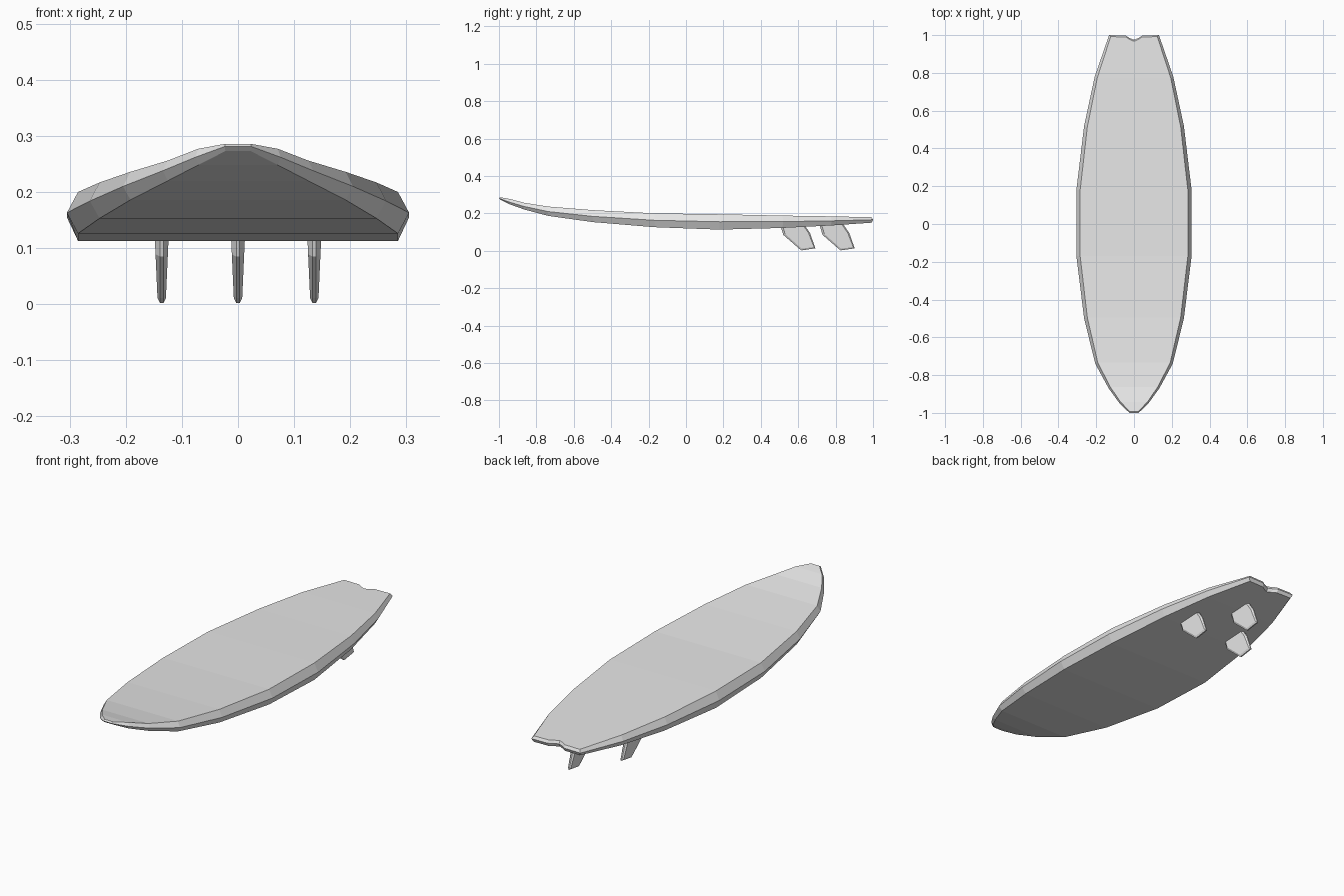
import bpy
import bmesh

cube = bpy.data.objects.get("Cube")
if cube:
    bpy.data.objects.remove(cube, do_unlink=True)

grey = bpy.data.materials.new("pale grey")
grey.use_nodes = True
colour = (0.8, 0.8, 0.8, 1)
grey.diffuse_color = colour
grey.node_tree.nodes["Principled BSDF"].inputs["Base Color"].default_value = colour


def finish(name, bm):
    """Turn a bmesh into a flat shaded object."""
    bmesh.ops.recalc_face_normals(bm, faces=bm.faces)
    mesh = bpy.data.meshes.new(name)
    bm.to_mesh(mesh)
    bm.free()
    mesh.materials.append(grey)
    obj = bpy.data.objects.new(name, mesh)
    bpy.context.collection.objects.link(obj)
    return obj


def bridge(bm, a, b):
    """Join two closed loops with quads."""
    n = len(a)
    for i in range(n):
        j = (i + 1) % n
        bm.faces.new((a[i], a[j], b[j], b[i]))


# Board stations from nose to tail: y, half width, bottom z, rail z, deck z
stations = [
    (-1.00, 0.024, 0.273, 0.281, 0.286),
    (-0.95, 0.076, 0.248, 0.262, 0.277),
    (-0.87, 0.134, 0.220, 0.238, 0.256),
    (-0.74, 0.205, 0.186, 0.210, 0.236),
    (-0.50, 0.264, 0.153, 0.184, 0.217),
    (-0.17, 0.305, 0.126, 0.163, 0.200),
    (0.18, 0.305, 0.113, 0.155, 0.195),
    (0.52, 0.264, 0.122, 0.156, 0.188),
    (0.78, 0.208, 0.135, 0.160, 0.184),
    (1.00, 0.132, 0.150, 0.166, 0.179),
    (0.998, 0.045, 0.150, 0.166, 0.179),
    (0.985, 0.024, 0.150, 0.166, 0.179),
]
notch = (0.975, 0.0, 0.150, 0.166, 0.179)
outline = stations + [notch] + [(y, -w, *z) for y, w, *z in reversed(stations)]


def board():
    bm = bmesh.new()
    loops = []
    # Bottom and deck loops are drawn in slightly from the rail loop
    for level, sx, sy in ((2, 0.935, 0.992), (3, 1, 1), (4, 0.935, 0.992)):
        loops.append([bm.verts.new((s[1] * sx, s[0] * sy, s[level])) for s in outline])
    bridge(bm, loops[0], loops[1])
    bridge(bm, loops[1], loops[2])
    # Flat strips across the deck and bottom, with one notched tail panel each
    tail = 8
    for loop in (loops[0], loops[2]):
        for i in range(tail):
            bm.faces.new((loop[i], loop[i + 1], loop[-2 - i], loop[-1 - i]))
        bm.faces.new(loop[tail:len(loop) - tail])
    return finish("board", bm)


# Fin outline (y, z) relative to the leading root, and its bevelled side face
fin_edge = [(0, 0.15), (0.02, 0.085), (0.105, 0.011), (0.118, 0.002),
            (0.192, 0.013), (0.163, 0.095), (0.125, 0.15)]
fin_side = [(0.012, 0.15), (0.03, 0.089), (0.108, 0.020), (0.121, 0.011),
            (0.184, 0.020), (0.155, 0.095), (0.117, 0.15)]


def fin(name, x, y):
    bm = bmesh.new()
    loops = []
    for points, side in ((fin_side, -1), (fin_edge, -1), (fin_edge, 1), (fin_side, 1)):
        loop = []
        for py, pz in points:
            half = 0.003 if points is fin_edge else 0.007 + 0.045 * pz
            loop.append(bm.verts.new((x + side * half, y + py, pz)))
        loops.append(loop)
    for a, b in zip(loops, loops[1:]):
        bridge(bm, a, b)
    bm.faces.new(loops[0])
    bm.faces.new(loops[-1])
    return finish(name, bm)


board()
fin("left_fin", 0.136, 0.5)
fin("right_fin", -0.136, 0.5)
fin("rear_fin", 0, 0.71)
